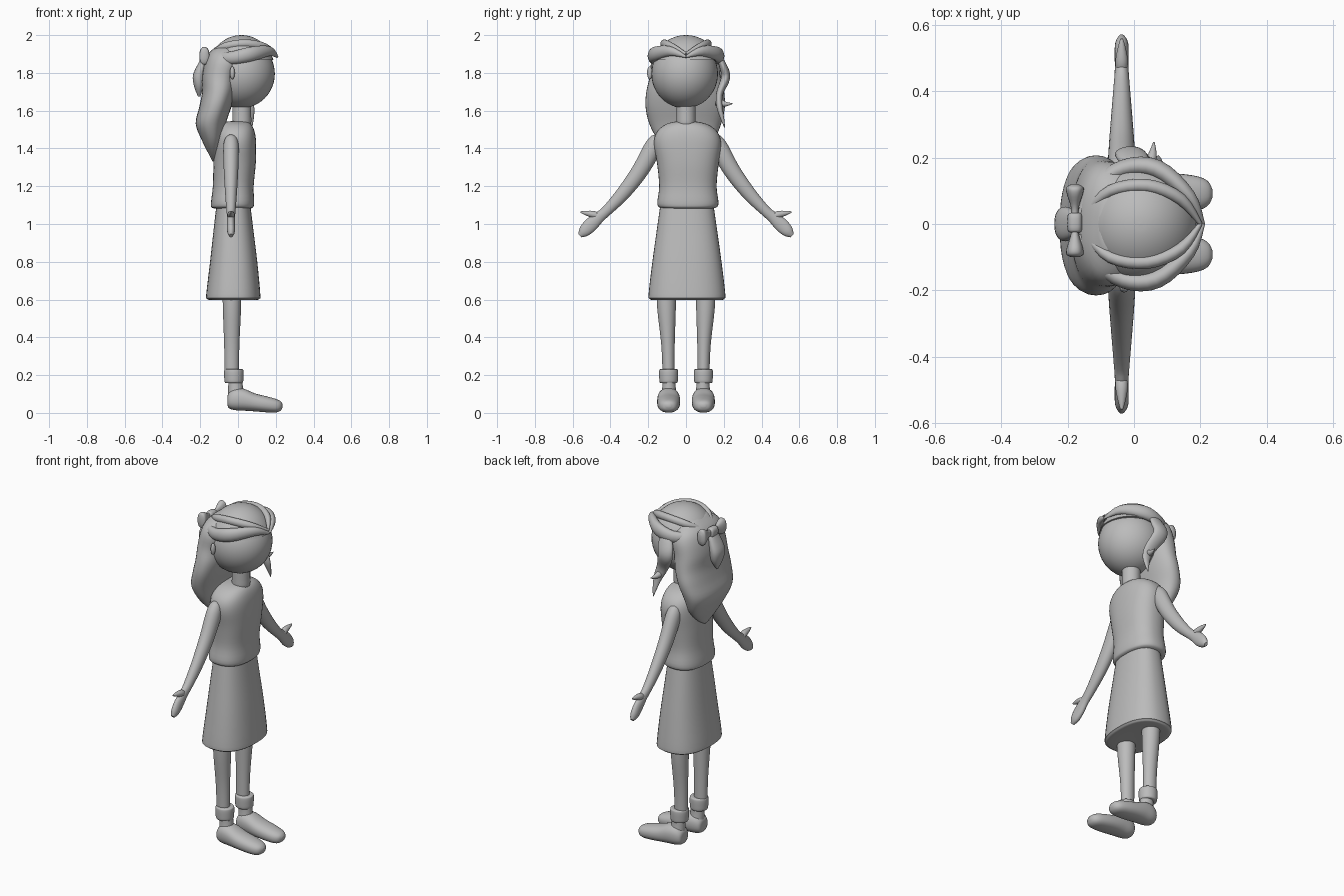
import bpy, bmesh, math
from mathutils import Vector

grey = bpy.data.materials.new("plain_grey")
grey.diffuse_color = (0.5, 0.5, 0.5, 1)
X, Y, Z = Vector((1, 0, 0)), Vector((0, 1, 0)), Vector((0, 0, 1))


def finish(name, bm):
    bmesh.ops.recalc_face_normals(bm, faces=bm.faces)
    me = bpy.data.meshes.new(name)
    bm.to_mesh(me)
    bm.free()
    me.materials.append(grey)
    ob = bpy.data.objects.new(name, me)
    bpy.context.collection.objects.link(ob)
    return ob


def refine(pts, steps=4):
    """Catmull-Rom through position + radii tuples."""
    out, n = [], len(pts)
    for i in range(n - 1):
        p0, p1, p2, p3 = (pts[max(i - 1, 0)], pts[i], pts[i + 1], pts[min(i + 2, n - 1)])
        for k in range(steps):
            t = k / steps
            out.append([0.5 * (2 * b + (c - a) * t + (2 * a - 5 * b + 4 * c - d) * t * t
                               + (3 * b - a - 3 * c + d) * t ** 3)
                        for a, b, c, d in zip(p0, p1, p2, p3)])
    return out + [list(pts[-1])]


def sweep(name, pts, ref, axis=None, p=2.0, segs=28):
    """Loft (x, y, z, ru, rv) rings; ru runs along ref, axis fixes the ring normal."""
    pts = refine(pts)
    bm = bmesh.new()
    rings = []
    for i, q in enumerate(pts):
        a, b = pts[max(i - 1, 0)], pts[min(i + 1, len(pts) - 1)]
        t = axis or (Vector(b[:3]) - Vector(a[:3])).normalized()
        v = t.cross(ref).normalized()
        u = v.cross(t)
        ring = []
        for k in range(segs):
            an = 2 * math.pi * k / segs
            c, s = math.cos(an), math.sin(an)
            c = math.copysign(abs(c) ** (2 / p), c)
            s = math.copysign(abs(s) ** (2 / p), s)
            ring.append(bm.verts.new(Vector(q[:3]) + u * c * max(q[3], .001) + v * s * max(q[4], .001)))
        rings.append(ring)
    for r, w in zip(rings, rings[1:]):
        for k in range(segs):
            j = (k + 1) % segs
            bm.faces.new((r[k], r[j], w[j], w[k]))
    bm.faces.new(rings[0])
    bm.faces.new(rings[-1])
    return finish(name, bm)


def stack(name, rows, p=2.0):
    """Horizontal loft from rows of (z, xmin, xmax, half width in y, y centre)."""
    pts = [((a + b) / 2, yc, z, (b - a) / 2, hy) for z, a, b, hy, yc in rows]
    return sweep(name, pts, X, Z, p, 40)


def ball(name, c, r):
    bm = bmesh.new()
    bmesh.ops.create_uvsphere(bm, u_segments=40, v_segments=24, radius=1)
    for v in bm.verts:
        v.co = Vector(c) + Vector((v.co.x * r[0], v.co.y * r[1], v.co.z * r[2]))
    return finish(name, bm)


# Head and neck
ball("head", (.015, -.007, 1.795), (.18, .176, .182))
sweep("neck", [(.02, 0, 1.51, .035, .035), (.02, 0, 1.53, .049, .049),
               (.02, 0, 1.58, .05, .05), (.02, 0, 1.66, .05, .05)], X, Z)

# Sleeveless top
stack("torso", [(1.08, -.09, .04, .1, .01), (1.085, -.135, .075, .145, .01), (1.11, -.143, .085, .162, .01),
                (1.2, -.133, .083, .152, .01), (1.32, -.13, .094, .163, .01), (1.42, -.125, .096, .178, .008),
                (1.48, -.118, .09, .165, .006), (1.52, -.1, .075, .125, .004),
                (1.54, -.07, .05, .07, 0), (1.545, -.02, .01, .01, 0)], 2.4)

# Skirt with a rounded closed hem
stack("skirt", [(.6, -.05, 0, .03, .005), (.597, -.14, .09, .17, .005), (.605, -.165, .115, .198, .005),
                (.63, -.168, .118, .203, .005), (.8, -.148, .102, .183, .005),
                (.98, -.128, .08, .158, .005), (1.12, -.112, .063, .138, .005)], 2.4)

for s, side in ((-1, "right"), (1, "left")):
    # Leg, cuff, ankle and foot
    sweep(side + "_leg", [(-.032, .104 * s, .68, .05, .052), (-.032, .103 * s, .55, .048, .049),
                          (-.033, .095 * s, .35, .04, .035), (-.033, .092 * s, .16, .037, .031)], X, Z)
    sweep(side + "_cuff", [(-.022, .092 * s, .157, .035, .035), (-.022, .092 * s, .162, .048, .047),
                           (-.022, .092 * s, .19, .051, .05), (-.022, .092 * s, .222, .051, .05),
                           (-.022, .092 * s, .231, .046, .045), (-.022, .092 * s, .232, .03, .03)], X, Z)
    sweep(side + "_ankle", [(-.013, .09 * s, .18, .037, .034), (-.013, .09 * s, .13, .039, .036),
                            (-.01, .09 * s, .06, .042, .046)], X, Z)
    sweep(side + "_foot", [(x, .092 * s, (a + b) / 2, w, (b - a) / 2) for x, a, b, w in (
        (-.056, .05, .08, .012), (-.05, .027, .105, .04), (-.02, .015, .13, .055), (.03, .012, .128, .06),
        (.09, .008, .103, .061), (.15, .003, .088, .058), (.2, .002, .074, .049),
        (.225, .012, .062, .034), (.236, .03, .048, .012))], Y, X, 2.3)

    # Arm running into a mitten hand, with thumb
    sweep(side + "_arm", [(-.037, y * s, z, a, b) for y, z, a, b in (
        (.15, 1.47, .012, .012), (.158, 1.45, .032, .033), (.178, 1.4, .041, .047), (.245, 1.28, .038, .044),
        (.335, 1.16, .031, .037), (.42, 1.07, .024, .028), (.46, 1.036, .021, .03),
        (.505, .995, .021, .037), (.54, .96, .02, .03), (.562, .938, .01, .012))], X)
    sweep(side + "_thumb", [(-.037, y * s, z, r, r) for y, z, r in (
        (.46, 1.04, .016), (.49, 1.05, .019), (.53, 1.058, .012), (.558, 1.063, .004))], X)

    # Ear and swept fringe locks
    ball(side + "_ear", (-.03, .192 * s, 1.8), (.013, .014, .034))
    sweep(side + "_outer_fringe", [(x, y * s, z, a, b) for x, y, z, a, b in (
        (.208, 0, 1.885, .006, .006), (.165, .085, 1.915, .026, .02), (.07, .165, 1.9, .038, .028),
        (-.03, .168, 1.88, .034, .026), (-.12, .11, 1.88, .026, .02), (-.16, .03, 1.885, .01, .01))], Z)
    sweep(side + "_inner_fringe", [(x, y * s, z, a, b) for x, y, z, a, b in (
        (.2, 0, 1.9, .008, .006), (.14, .075, 1.938, .02, .018), (.04, .115, 1.955, .022, .02),
        (-.07, .1, 1.94, .02, .018), (-.14, .04, 1.905, .008, .008))], Z)

# Crown of the hair
crown = []
for d in range(18, 91, 8):
    c, h = math.cos(math.radians(d)), math.sin(math.radians(d))
    crown.append((1.81 + .19 * h, .018 - .178 * c, .018 + .178 * c, .186 * c, 0))
stack("hair_crown", crown)

# Long hair down the back
stack("back_hair", [(1.95, -.1, -.02, .08, 0), (1.91, -.15, .01, .15, 0), (1.86, -.175, .028, .183, 0),
                    (1.78, -.19, .002, .192, 0), (1.7, -.19, -.012, .206, -.004), (1.62, -.205, -.035, .21, -.004),
                    (1.53, -.224, -.065, .19, -.004), (1.44, -.19, -.085, .145, 0),
                    (1.37, -.155, -.105, .075, 0), (1.33, -.135, -.12, .015, 0)], 2.3)

# Loose curl on the left of the face with flicked spikes
sweep("side_curl", [(.02, .165, 1.9, .02, .012), (.0, .195, 1.84, .045, .02), (-.01, .21, 1.775, .045, .024),
                    (.03, .178, 1.69, .035, .018), (.06, .178, 1.62, .026, .016),
                    (.07, .192, 1.56, .014, .01), (.073, .205, 1.51, .002, .002)], X)
sweep("upper_flick", [(.04, .165, 1.65, .02, .024), (.055, .205, 1.635, .014, .014),
                      (.06, .247, 1.638, .002, .002)], X)

# Bow, knot and hanging tail at the back
sweep("bow", [(-.178, y, 1.89, a, b) for y, a, b in (
    (-.1, .01, .02), (-.092, .025, .043), (-.07, .024, .045), (-.03, .012, .022), (.01, .012, .018),
    (.05, .012, .022), (.09, .024, .045), (.11, .026, .045), (.12, .01, .02))], X, Y, 2.3)
sweep("bow_knot", [(-.178, y, 1.888, a, b) for y, a, b in (
    (-.026, .012, .015), (-.018, .022, .028), (.025, .022, .028), (.034, .012, .015))], X, Y, 2.6)
stack("hair_tail", [(1.885, -.19, -.17, .02, 0), (1.86, -.205, -.165, .04, 0), (1.79, -.238, -.175, .052, 0),
                    (1.73, -.233, -.18, .042, 0), (1.675, -.212, -.2, .008, 0)], 2.3)

# Smooth shading that keeps hard rims
for ob in bpy.data.objects:
    ob.select_set(True)
    bpy.context.view_layer.objects.active = ob
bpy.ops.object.shade_smooth_by_angle(angle=math.radians(50))
